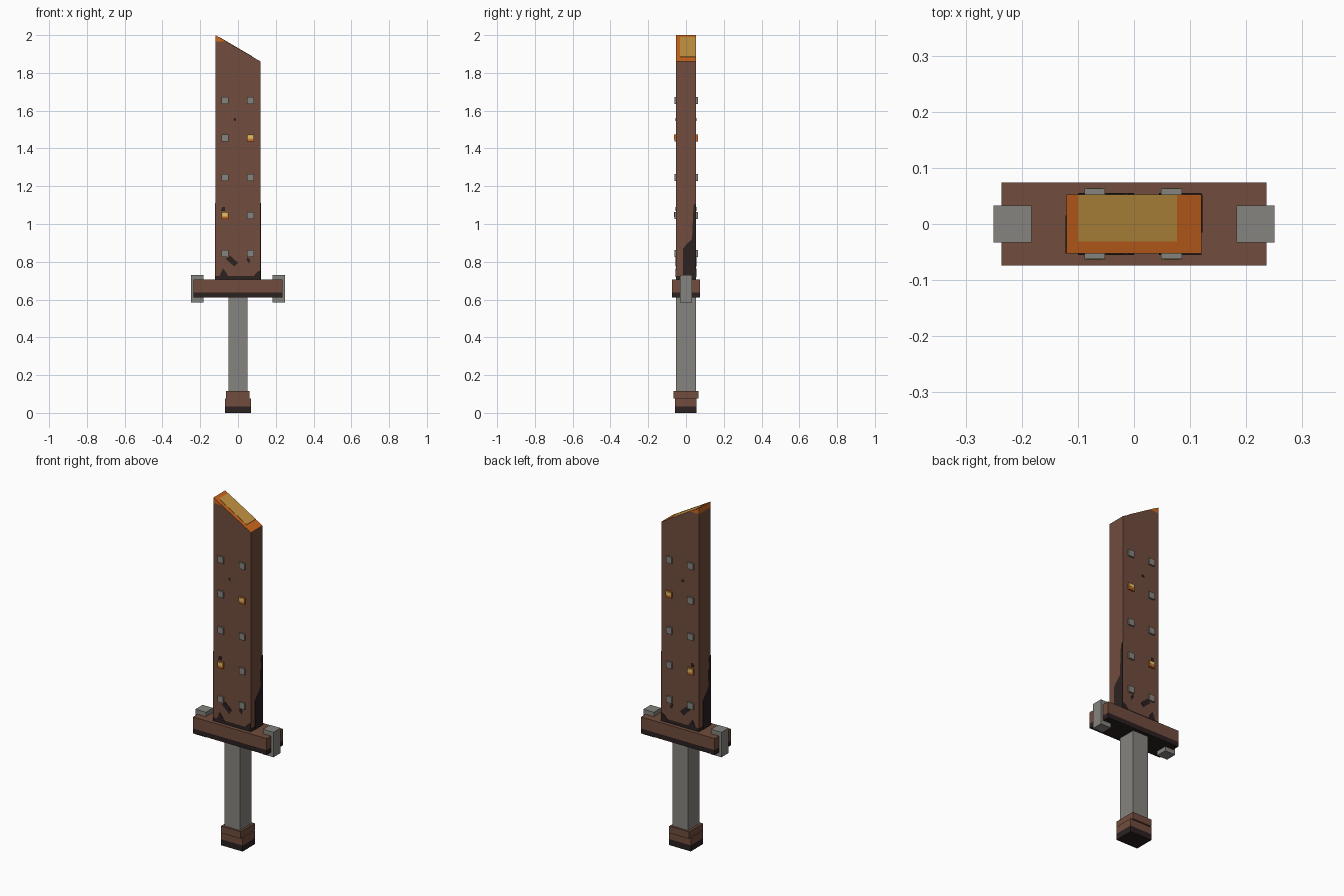
import bpy, bmesh
from mathutils import Vector

if "Cube" in bpy.data.objects:
    bpy.data.objects.remove(bpy.data.objects["Cube"])


def material(name, rgb):
    lin = [((c / 255 + 0.055) / 1.055) ** 2.4 for c in rgb] + [1]
    m = bpy.data.materials.new(name)
    m.use_nodes = True
    m.diffuse_color = lin
    bsdf = m.node_tree.nodes["Principled BSDF"]
    bsdf.inputs["Base Color"].default_value = lin
    bsdf.inputs["Roughness"].default_value = 0.8
    return m


BROWN = material("brown", (113, 77, 61))
DARK = material("charred", (44, 33, 33))
GREY = material("grey", (134, 132, 126))
ORANGE = material("orange", (206, 103, 31))
GOLD = material("gold", (198, 149, 67))
PALE = material("pale_gold", (234, 194, 105))


def prism(name, pts, axis, lo, hi, mats, rule=None, cuts=()):
    """Extrude a profile along y (points are x, z) or x (points are y, z)."""
    def place(p, d):
        return (p[0], d, p[1]) if axis == "y" else (d, p[0], p[1])
    bm = bmesh.new()
    a = [bm.verts.new(place(p, lo)) for p in pts]
    b = [bm.verts.new(place(p, hi)) for p in pts]
    bm.faces.new(a)
    bm.faces.new(b[::-1])
    for i in range(len(pts)):
        j = (i + 1) % len(pts)
        bm.faces.new((a[i], b[i], b[j], a[j]))
    # horizontal cuts separate the painted bands
    for z in cuts:
        bmesh.ops.bisect_plane(bm, geom=bm.verts[:] + bm.edges[:] + bm.faces[:],
                               plane_co=(0, 0, z), plane_no=(0, 0, 1))
    bmesh.ops.recalc_face_normals(bm, faces=bm.faces[:])
    if rule:
        for f in bm.faces:
            f.material_index = rule(f.calc_center_median(), f.normal)
    me = bpy.data.meshes.new(name)
    bm.to_mesh(me)
    bm.free()
    for m in mats:
        me.materials.append(m)
    ob = bpy.data.objects.new(name, me)
    bpy.context.collection.objects.link(ob)
    return ob


def box(name, x, y, z, mats, **kw):
    pts = [(x[0], z[0]), (x[1], z[0]), (x[1], z[1]), (x[0], z[1])]
    return prism(name, pts, "y", y[0], y[1], mats, **kw)


def both_faces(name, pts, mat, depth=0.053, thick=0.002):
    """Thin painted plates on the front and back of the blade."""
    prism(name + "_front", pts, "y", -depth - thick, -depth + 0.001, [mat])
    prism(name + "_back", pts, "y", depth - 0.001, depth + thick, [mat])


# Handle
box("grip", (-0.05, 0.05), (-0.053, 0.053), (0.1, 0.62), [GREY])
box("pommel", (-0.07, 0.07), (-0.058, 0.056), (0, 0.077), [BROWN, DARK],
    cuts=[0.035], rule=lambda c, n: int(c.z < 0.035))
box("pommel_ring", (-0.064, 0.062), (-0.065, 0.065), (0.075, 0.115), [BROWN])

# Guard with scorched underside and end caps
box("guard", (-0.236, 0.236), (-0.074, 0.074), (0.61, 0.705), [BROWN, DARK],
    cuts=[0.638], rule=lambda c, n: int(c.z < 0.638))
for side, s in (("left", 1), ("right", -1)):
    x = sorted((s * 0.183, s * 0.25))
    box("guard_cap_" + side, x, (-0.033, 0.033), (0.585, 0.73), [GREY])


# Blade with a slanted tip
def blade_rule(c, n):
    if c.z < 0.725:
        return 1
    return 2 if c.z > 1.967 or n.z > 0.5 else 0


prism("blade", [(-0.12, 0.7), (0.12, 0.7), (0.12, 1.86), (-0.12, 2.0)], "y",
      -0.053, 0.053, [BROWN, DARK, ORANGE], rule=blade_rule, cuts=[0.725, 1.967])


def tip(x):
    return 2.0 - (x + 0.12) * 0.14 / 0.24


prism("tip_glow", [(-0.1, tip(-0.1) - 0.001), (0.077, tip(0.077) - 0.001),
                   (0.077, tip(0.077) + 0.002), (-0.1, tip(-0.1) + 0.002)],
      "y", -0.031, 0.053, [GOLD])

# Scorch marks on the broad faces
both_faces("scorch_corner", [(0.08, 0.72), (0.12, 0.72), (0.12, 0.755), (0.1, 0.745)], DARK)
both_faces("scorch_base", [(-0.1, 0.72), (-0.05, 0.72), (-0.06, 0.74), (-0.08, 0.765)], DARK)
both_faces("scorch_streak", [(-0.065, 0.815), (-0.02, 0.775), (0.0, 0.795), (-0.045, 0.835)], DARK)
both_faces("scorch_chip", [(0.045, 0.81), (0.06, 0.79), (0.065, 0.81), (0.05, 0.825)], DARK)
both_faces("scorch_speck", [(-0.09, 1.07), (-0.07, 1.07), (-0.07, 1.09), (-0.085, 1.09)], DARK)
both_faces("scorch_nick", [(-0.025, 1.55), (-0.01, 1.545), (-0.01, 1.56), (-0.02, 1.56)], DARK)

# Scorch marks on the narrow edges, one the half-turn of the other
EDGE = [(-0.015, 0.705), (0.053, 0.705), (0.053, 1.11), (0.04, 1.1),
        (0.032, 0.92), (0, 0.89), (-0.015, 0.87)]
prism("scorch_edge_left", EDGE, "x", 0.119, 0.122, [DARK])
prism("scorch_edge_right", [(-y, z) for y, z in EDGE], "x", -0.122, -0.119, [DARK])

# Rivets pass through the blade; two pairs glow
for row, z in enumerate((0.845, 1.045, 1.245, 1.455, 1.655)):
    for side, x in (("left", 0.067), ("right", -0.07)):
        hot = (row, side) in ((3, "left"), (1, "right"))
        h = 0.0185
        box(f"rivet_{side}_{row + 1}", (x - h, x + h), (-0.062, 0.063),
            (z - h, z + h), [ORANGE if hot else GREY])
        if hot:
            for tag, w, low, t, m in (("gold", h, 0.008, 0.001, GOLD),
                                      ("shine", 0.013, 0.002, 0.002, PALE)):
                both_faces(f"rivet_{tag}_{side}",
                           [(x - w, z - low), (x + w, z - low),
                            (x + w, z + w), (x - w, z + w)], m, 0.0625, t)
